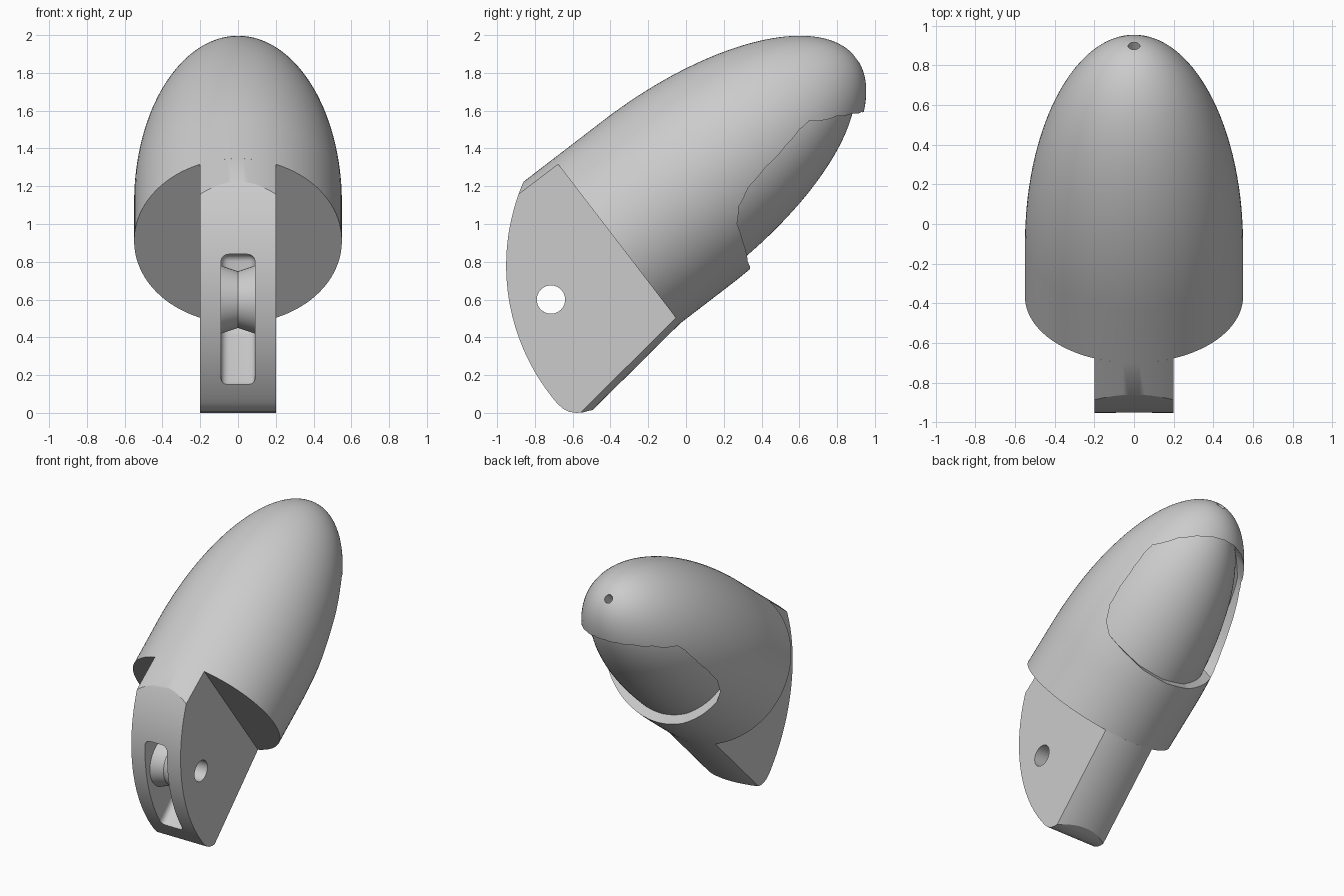
import bpy, bmesh
from math import sin, cos, pi, radians, asin
from mathutils import Matrix, Vector

if "Cube" in bpy.data.objects:
    bpy.data.objects.remove(bpy.data.objects["Cube"], do_unlink=True)

grey = bpy.data.materials.new("plain grey")
grey.use_nodes = True
COLOR = (0.6, 0.6, 0.6, 1)
grey.diffuse_color = COLOR
grey.node_tree.nodes["Principled BSDF"].inputs["Base Color"].default_value = COLOR

# Body frame: local Y runs along the tilted axis, origin at the dome's base
TILT = Matrix.Translation((0, -0.10, 1.114)) @ Matrix.Rotation(radians(37.5), 4, 'X')
RADIUS, DOME, SKIRT = 0.55, 1.26, 0.335


def finish(name, bm, matrix=Matrix()):
    bmesh.ops.remove_doubles(bm, verts=bm.verts, dist=1e-5)
    bmesh.ops.recalc_face_normals(bm, faces=bm.faces)
    bm.transform(matrix)
    mesh = bpy.data.meshes.new(name)
    bm.to_mesh(mesh)
    bm.free()
    mesh.materials.append(grey)
    ob = bpy.data.objects.new(name, mesh)
    bpy.context.collection.objects.link(ob)
    return ob


def lathe(name, profile, matrix, steps=96, ring=False):
    """Spin (axial, radius[, offset]) points round local Y."""
    bm = bmesh.new()
    rings = []
    for p in profile:
        shift = p[2] if len(p) > 2 else 0
        rings.append([bm.verts.new((p[1] * sin(2 * pi * i / steps), p[0],
                                    p[1] * cos(2 * pi * i / steps) + shift))
                      for i in range(steps)])
    pairs = list(zip(rings, rings[1:]))
    if ring:
        pairs.append((rings[-1], rings[0]))
    for a, b in pairs:
        for i in range(steps):
            j = (i + 1) % steps
            bm.faces.new((a[i], a[j], b[j], b[i]))
    if not ring:
        for end, p in ((rings[0], profile[0]), (rings[-1], profile[-1])):
            if p[1] > 0:
                bm.faces.new(end)
    bmesh.ops.dissolve_degenerate(bm, edges=bm.edges, dist=1e-5)
    return finish(name, bm, matrix)


def prism(name, points, vector, matrix=Matrix(), bevel=0):
    bm = bmesh.new()
    face = bm.faces.new([bm.verts.new(p) for p in points])
    out = bmesh.ops.extrude_face_region(bm, geom=[face])
    verts = [v for v in out["geom"] if isinstance(v, bmesh.types.BMVert)]
    bmesh.ops.translate(bm, verts=verts, vec=Vector(vector))
    bmesh.ops.recalc_face_normals(bm, faces=bm.faces)
    if bevel:
        bmesh.ops.bevel(bm, geom=list(bm.edges), offset=bevel, segments=5,
                        profile=0.5, affect='EDGES')
    return finish(name, bm, matrix)


def boolean(ob, tool, operation='DIFFERENCE', keep=False):
    mod = ob.modifiers.new("cut", 'BOOLEAN')
    mod.operation, mod.object, mod.solver = operation, tool, 'EXACT'
    bpy.ops.object.select_all(action='DESELECT')
    bpy.context.view_layer.objects.active = ob
    ob.select_set(True)
    bpy.ops.object.modifier_apply(modifier=mod.name)
    if not keep:
        bpy.data.objects.remove(tool, do_unlink=True)


def smooth(ob, angle=30):
    bpy.ops.object.select_all(action='DESELECT')
    bpy.context.view_layer.objects.active = ob
    ob.select_set(True)
    bpy.ops.object.shade_smooth_by_angle(angle=radians(angle))


def dome(length, radius, n=36):
    return [(length * sin(pi / 2 * i / n), radius * cos(pi / 2 * i / n)) for i in range(n)] + [(length, 0)]


# Outer shell and the slightly smaller core behind its window
shell = lathe("outer_shell", [(-SKIRT, RADIUS)] + dome(DOME, RADIUS), TILT)
core = lathe("inner_core", [(-0.1, 0.485)] + dome(1.20, 0.485), TILT)

# Window opening on the underside, mirrored left and right
half = [(0.20, 0.148), (0.35, 0.19), (0.439, 0.224), (0.474, 0.287), (0.484, 0.39),
        (0.47, 0.526), (0.44, 0.68), (0.411, 0.79), (0.385, 0.86), (0.344, 0.916),
        (0.284, 0.993), (0.193, 1.064), (0.09, 1.108)]
outline = [(0, 0.133)] + half + [(0, 1.12)] + [(-x, a) for x, a in reversed(half)]
window = prism("window_cutter", [(x, a, -0.05) for x, a in outline], (0, 0, -0.8), TILT)
boolean(shell, window)

# Small hole along the axis at the tip
tip = lathe("tip_cutter", [(0.95, 0.03), (1.4, 0.03)], TILT, 32)
boolean(shell, tip, keep=True)
boolean(core, tip)

# Tab: side outline with a circular front arc, trimmed by a flared round
low, high = asin(-0.732 / 1.121), asin(0.57 / 1.121)
arc = [(0.169 - 1.121 * cos(low + (high - low) * i / 40),
        0.78 + 1.121 * sin(low + (high - low) * i / 40)) for i in range(41)]
toe = [(-0.3, 0.02), (-0.47, 0.02), (-0.51, 0.012), (-0.545, 0.003), (-0.58, 0), (-0.62, 0.006), (-0.65, 0.021)]
side = [(-0.71, 1.526), (0.14, 0.416)] + toe + arc
tab = prism("mounting_tab", [(-0.2, y, z) for y, z in side], (0.4, 0, 0))
flare = lathe("flare_cutter", [(-1.2 - SKIRT, 0.626, -0.076), (-SKIRT, RADIUS),
                               (0.03 - SKIRT, 0.5)], TILT, 128)
boolean(tab, flare, 'INTERSECT')

# Slot in the tab's front
slot_side = [(-1.2, 0.14), (-0.76, 0.14), (-0.45, 0.44), (-0.45, 0.84), (-1.2, 0.84)]
slot = prism("slot_cutter", [(-0.09, y, z) for y, z in slot_side], (0.18, 0, 0), bevel=0.04)
boolean(tab, slot)

# Cross hole and the grooved pulley around it
PIN = Matrix.Translation((0, -0.715, 0.60)) @ Matrix.Rotation(-pi / 2, 4, 'Z')
boolean(tab, lathe("pin_cutter", [(-0.4, 0.075), (0.4, 0.075)], PIN, 48))
pulley = lathe("grooved_pulley", [(-0.0895, 0.075), (-0.0895, 0.18), (0, 0.15),
                                  (0.0895, 0.18), (0.0895, 0.075)], PIN, 64, ring=True)

for part in (shell, core, tab, pulley):
    smooth(part, 15 if part is pulley else 30)
